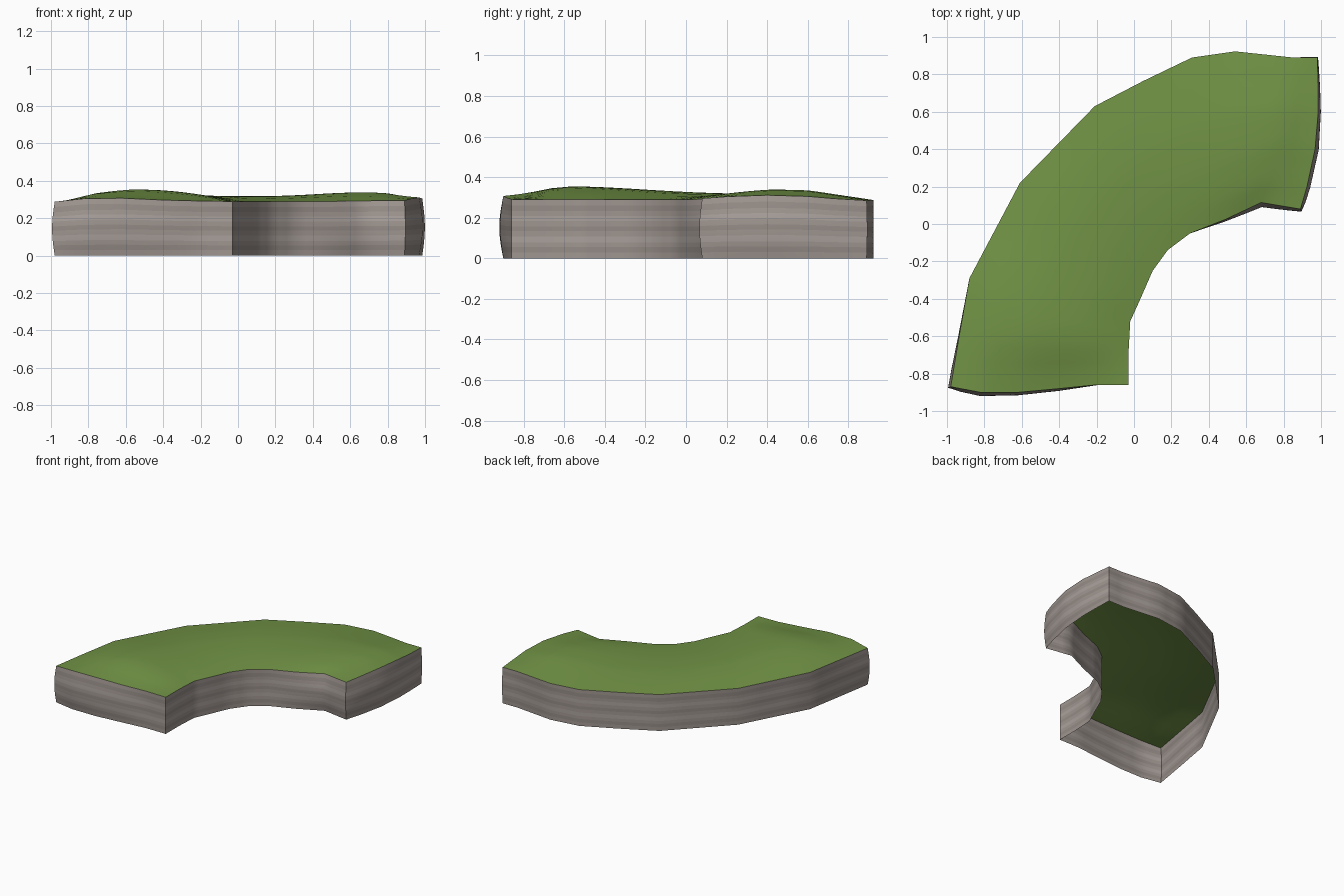
import bpy, bmesh, math
from mathutils import Vector

if "Cube" in bpy.data.objects:
    bpy.data.objects.remove(bpy.data.objects["Cube"])

SUB = 3  # grid steps between neighbouring outline points


def material(name, rgb):
    m = bpy.data.materials.new(name)
    m.diffuse_color = (*rgb, 1)
    m.use_nodes = True
    m.node_tree.nodes["Principled BSDF"].inputs["Base Color"].default_value = m.diffuse_color
    return m


def refine(pts):
    """Divide each span; entries are (x, y, wall bulge, rim height)."""
    out = []
    for a, b in zip(pts, pts[1:]):
        out += [Vector(a).lerp(Vector(b), k / SUB) for k in range(SUB)]
    return out + [Vector(pts[-1])]


def finish(bm, name, mats, angle):
    me = bpy.data.meshes.new(name)
    bm.to_mesh(me)
    bm.free()
    ob = bpy.data.objects.new(name, me)
    bpy.context.collection.objects.link(ob)
    for m in mats:
        me.materials.append(m)
    bpy.ops.object.select_all(action='DESELECT')
    ob.select_set(True)
    bpy.context.view_layer.objects.active = ob
    bpy.ops.object.shade_smooth_by_angle(angle=math.radians(angle))


# Four sides of the bend: both long edges run from the front end to the right end
outer = refine([(-.98, -.87, .015, .288), (-.935, -.6, .005, .29), (-.88, -.29, 0, .29),
                (-.61, .22, 0, .287), (-.21, .63, 0, .287), (.05, .765, 0, .287),
                (.31, .89, 0, .287), (.54, .923, 0, .287), (.85, .89, 0, .285),
                (.98, .89, .005, .285)])
inner = refine([(-.03, -.86, 0, .29), (-.03, -.7, 0, .29), (-.02, -.52, 0, .29),
                (.03, -.41, 0, .29), (.10, -.25, 0, .29), (.18, -.14, 0, .29),
                (.30, -.05, 0, .29), (.49, .025, .01, .29), (.68, .115, .025, .293),
                (.89, .08, .015, .295)])
front_end = refine([(-.98, -.87, .015, .288), (-.82, -.9, .02, .305), (-.62, -.9, .016, .307),
                    (-.4, -.88, .012, .297), (-.2, -.86, .002, .292), (-.03, -.86, 0, .29)])
right_end = refine([(.98, .89, .005, .285), (.985, .73, .01, .294), (.985, .6, .014, .305),
                    (.968, .4, .02, .311), (.925, .2, .018, .304), (.89, .08, .015, .295)])

# Grass: patch blended between the four edges, with a soft mound near each end
NU, NV = len(outer), len(front_end)
bm = bmesh.new()
grid = []
for i in range(NU):
    u = i / (NU - 1)
    row = []
    for j in range(NV):
        v = j / (NV - 1)
        p = (outer[i] * (1 - v) + inner[i] * v + front_end[j] * (1 - u) + right_end[j] * u
             - outer[0] * (1 - u) * (1 - v) - inner[0] * (1 - u) * v
             - outer[-1] * u * (1 - v) - inner[-1] * u * v)
        mound = .036 * math.exp(-((u - .17) / .16) ** 2) + .02 * math.exp(-((u - .83) / .16) ** 2)
        ends = min(1, u * 8, (1 - u) * 8)
        z = p[3] + math.sin(math.pi * v) * ends * (.012 + mound)
        row.append(bm.verts.new((p[0], p[1], z)))
    grid.append(row)
for i in range(NU - 1):
    for j in range(NV - 1):
        bm.faces.new((grid[i][j], grid[i][j + 1], grid[i + 1][j + 1], grid[i + 1][j]))
bmesh.ops.recalc_face_normals(bm, faces=bm.faces)
if sum(f.normal.z for f in bm.faces) < 0:
    bmesh.ops.reverse_faces(bm, faces=bm.faces)
finish(bm, "grass_top", [material("grass", (.165, .29, .06))], 40)

# Rock walls: closed outline swept down in banded layers, barrelled outward, open below
loop = front_end[:-1] + inner[:-1] + right_end[::-1][:-1] + outer[::-1][:-1]
levels = [0, .1, .19, .27, .37, .46, .54, .63, .72, .8, .9, 1]
n = len(loop)
bm = bmesh.new()
rings = []
for t in levels:
    ring = []
    for k, p in enumerate(loop):
        d = loop[(k + 1) % n] - loop[k - 1]
        normal = Vector((d[1], -d[0])).normalized()
        q = Vector((p[0], p[1])) + normal * p[2] * math.sin(math.pi * t)
        ring.append(bm.verts.new((q.x, q.y, p[3] * t)))
    rings.append(ring)
for r in range(len(levels) - 1):
    for k in range(n):
        m = (k + 1) % n
        f = bm.faces.new((rings[r][k], rings[r][m], rings[r + 1][m], rings[r + 1][k]))
        f.material_index = (0, 1, 0, 2)[r % 4]
finish(bm, "rock_wall", [material("rock_mid", (.35, .305, .28)),
                         material("rock_dark", (.30, .262, .24)),
                         material("rock_light", (.40, .355, .33))], 40)
